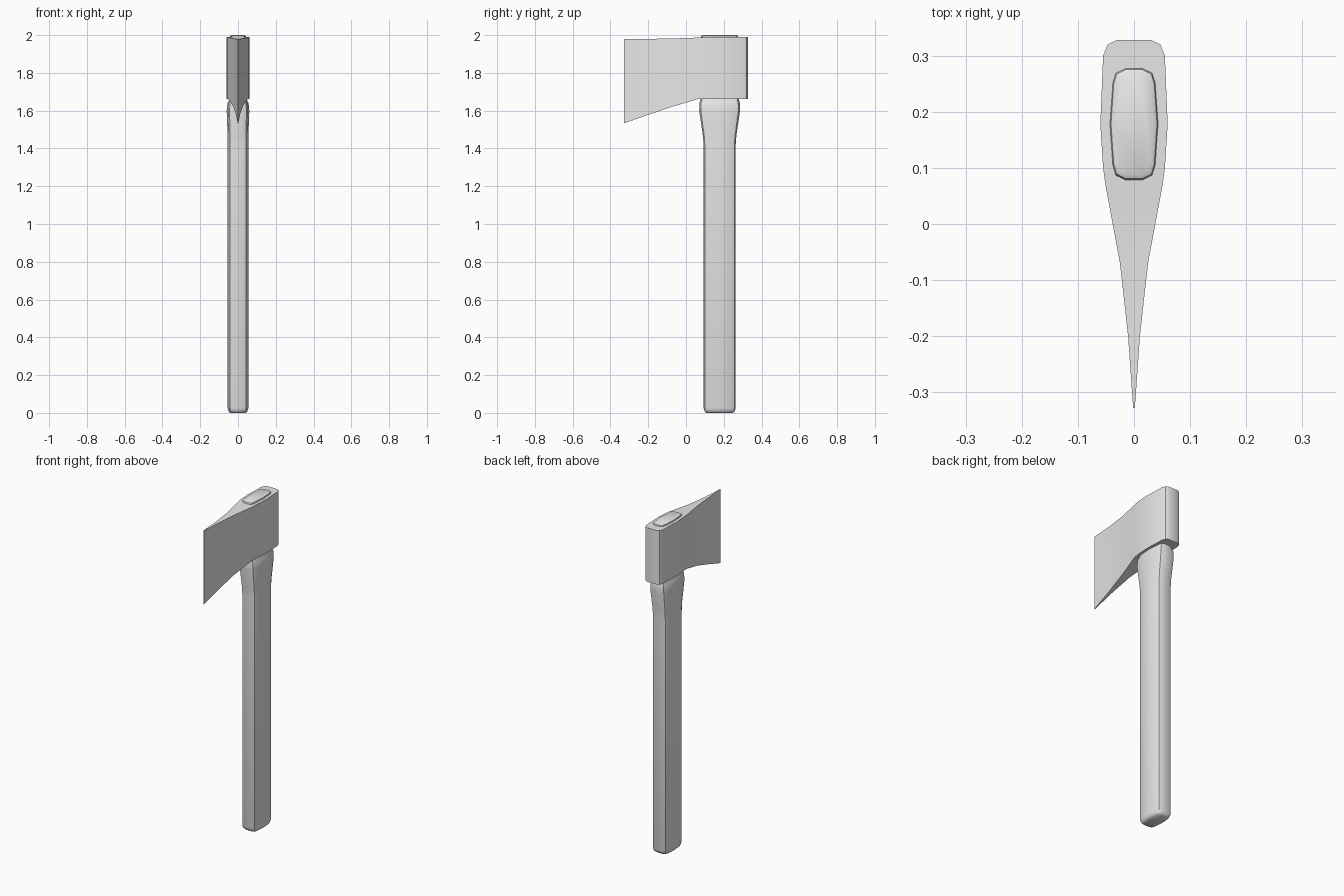
import bpy
import math

cube = bpy.data.objects.get("Cube")
if cube:
    bpy.data.objects.remove(cube, do_unlink=True)

grey = bpy.data.materials.new("plain grey")
grey.use_nodes = True
grey.diffuse_color = (0.8, 0.8, 0.8, 1)
grey.node_tree.nodes["Principled BSDF"].inputs["Base Color"].default_value = (0.8, 0.8, 0.8, 1)


def loft(name, rings, angle):
    """Skin a list of equal closed rings and cap both ends."""
    n = len(rings[0])
    verts = [p for ring in rings for p in ring]
    faces = [tuple(range(n))[::-1], tuple(range(len(verts) - n, len(verts)))]
    for r in range(len(rings) - 1):
        for i in range(n):
            j = (i + 1) % n
            faces.append((r * n + i, r * n + j, (r + 1) * n + j, (r + 1) * n + i))
    mesh = bpy.data.meshes.new(name)
    mesh.from_pydata(verts, [], faces)
    mesh.materials.append(grey)
    obj = bpy.data.objects.new(name, mesh)
    bpy.context.collection.objects.link(obj)
    bpy.ops.object.select_all(action="DESELECT")
    obj.select_set(True)
    bpy.context.view_layer.objects.active = obj
    bpy.ops.object.mode_set(mode="EDIT")
    bpy.ops.mesh.select_all(action="SELECT")
    bpy.ops.mesh.normals_make_consistent(inside=False)
    bpy.ops.object.mode_set(mode="OBJECT")
    bpy.ops.object.shade_smooth_by_angle(angle=math.radians(angle))
    return obj


# Handle: rounded slab section, one quarter mirrored into a full ring
quarter = [(1, 0), (0.88, 0.74), (0.75, 0.92), (0.36, 1)]
half = quarter + [(-x, y) for x, y in reversed(quarter)]
section = half + [(x, -y) for x, y in reversed(half[1:-1])]

# height, half width, half depth: rounded butt, shaft, flare, neck, tip
levels = [(0, 0.04, 0.07), (0.007, 0.049, 0.079), (0.025, 0.055, 0.085),
          (1.42, 0.055, 0.085), (1.47, 0.055, 0.089), (1.6, 0.06, 0.108),
          (1.64, 0.056, 0.107), (1.665, 0.044, 0.1), (1.985, 0.044, 0.1),
          (1.996, 0.041, 0.097), (2.0, 0.034, 0.09)]
loft("handle", [[(x * w, 0.178 + y * d, z) for x, y in section]
                for z, w, d in levels], 40)

# Axe head: depth, half thickness, top, bottom, from cutting edge to poll
stations = [(-0.328, 0.0015, 1.98, 1.533), (-0.2, 0.0105, 1.98, 1.578),
            (-0.07, 0.025, 1.982, 1.622), (0.07, 0.051, 1.987, 1.663),
            (0.1, 0.055, 1.989, 1.663), (0.178, 0.06, 1.989, 1.663),
            (0.3, 0.055, 1.989, 1.663), (0.32, 0.047, 1.989, 1.663),
            (0.328, 0.03, 1.989, 1.663)]
loft("axe_head", [[(-w, y, b), (w, y, b), (w, y, t), (-w, y, t)]
                  for y, w, t, b in stations], 40)
